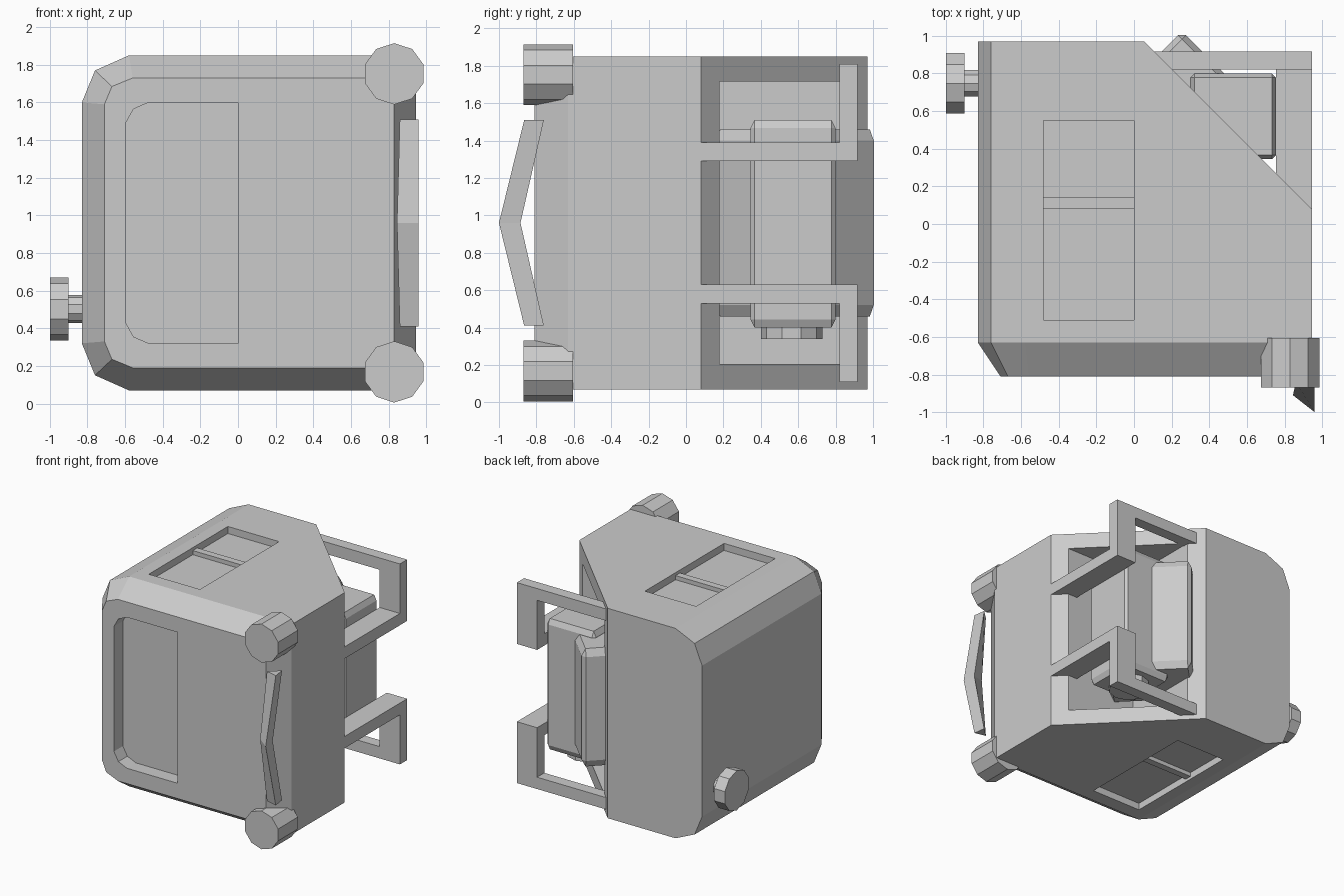
import bpy, bmesh, math
from mathutils import Vector, Matrix

if "Cube" in bpy.data.objects:
    bpy.data.objects.remove(bpy.data.objects["Cube"])

MID = 0.96  # height of the horizontal symmetry plane


def finish(name, bm):
    bmesh.ops.recalc_face_normals(bm, faces=bm.faces[:])
    mesh = bpy.data.meshes.new(name)
    bm.to_mesh(mesh)
    bm.free()
    obj = bpy.data.objects.new(name, mesh)
    bpy.context.collection.objects.link(obj)
    return obj


def loft(name, rings, cut=None):
    """Skin equal-length rings of points, capped at both ends."""
    bm = bmesh.new()
    loops = [[bm.verts.new(p) for p in ring] for ring in rings]
    for a, b in zip(loops, loops[1:]):
        for i in range(len(a)):
            j = (i + 1) % len(a)
            bm.faces.new((a[i], a[j], b[j], b[i]))
    bm.faces.new(loops[0])
    bm.faces.new(loops[-1])
    if cut:
        geom = bm.verts[:] + bm.edges[:] + bm.faces[:]
        res = bmesh.ops.bisect_plane(bm, geom=geom, plane_co=cut[0], plane_no=cut[1], clear_outer=True)
        edges = [e for e in res['geom_cut'] if isinstance(e, bmesh.types.BMEdge)]
        bmesh.ops.contextual_create(bm, geom=edges)
    return finish(name, bm)


def box(name, x, y, z):
    return loft(name, [[(x[0], y[0], h), (x[1], y[0], h), (x[1], y[1], h), (x[0], y[1], h)] for h in z])


def chamfer_box(name, centre, size, angle=0.0, bevel=0.022):
    """Box whose chamfer is twice as tall as it is wide."""
    bm = bmesh.new()
    bmesh.ops.create_cube(bm, size=1)
    bmesh.ops.scale(bm, vec=(size[0], size[1], size[2] / 2), verts=bm.verts)
    bmesh.ops.bevel(bm, geom=bm.edges[:], offset=bevel, segments=1, profile=0.5, affect='EDGES')
    bmesh.ops.scale(bm, vec=(1, 1, 2), verts=bm.verts)
    bm.transform(Matrix.Translation(centre) @ Matrix.Rotation(angle, 4, 'Z'))
    return finish(name, bm)


def disc(name, axis, centre, radius, lo, hi):
    """Ten-sided prism along an axis; centre holds the two other coordinates."""
    rings = []
    for d in (lo, hi):
        ring = []
        for i in range(10):
            a = math.radians(36 * i)
            p = [centre[0] + radius * math.sin(a), centre[1] + radius * math.cos(a)]
            p.insert('xyz'.index(axis), d)
            ring.append(p)
        rings.append(ring)
    return loft(name, rings)


def carve(target, cutter):
    mod = target.modifiers.new('carve', 'BOOLEAN')
    mod.operation = 'DIFFERENCE'
    mod.solver = 'EXACT'
    mod.object = cutter
    bpy.context.view_layer.objects.active = target
    bpy.ops.object.modifier_apply(modifier=mod.name)
    bpy.data.objects.remove(cutter)


def mirrored(half):
    """Complete an upper half outline (x, z) with its lower mirror image."""
    return half + [(x, 2 * MID - z) for x, z in reversed(half)]


# Body shell: chamfered profile, sloped front rim, diagonal rear corner
outer = mirrored([(0.945, 1.85), (-0.58, 1.85), (-0.76, 1.77), (-0.83, 1.60)])
inner = mirrored([(0.83, 1.73), (-0.56, 1.73), (-0.67, 1.685), (-0.71, 1.59)])
body = loft('body',
            [[(x, -0.81, z) for x, z in inner],
             [(x, -0.63, z) for x, z in outer],
             [(x, 0.97, z) for x, z in outer]],
            cut=(Vector((0.945, 0.08, 0)), Vector((1, 1, 0))))

# Front window recess
window = mirrored([(0.0, 1.60), (-0.475, 1.60), (-0.555, 1.565), (-0.597, 1.49)])
carve(body, loft('window_cutter', [[(x, y, z) for x, z in window] for y in (-1.0, -0.69)]))

# Rear corner cavity
carve(body, box('cavity_cutter', (0.16, 1.2), (0.18, 1.2), (0.205, 1.715)))

# Top and bottom recesses, each with a low divider
for label, s in (('top', 1), ('bottom', -1)):
    def span(a, b):
        return sorted((MID + s * (a - MID), MID + s * (b - MID)))
    carve(body, box('recess_cutter', (-0.48, 0.0), (-0.51, 0.55), span(1.79, 2.0)))
    box(label + '_divider', (-0.48, 0.0), (0.08, 0.14), span(1.77, 1.825))

    # Hooked bracket at the rear corner
    box(label + '_bracket_post', (0.755, 0.945), (0.82, 0.917), span(1.29, 1.81))
    box(label + '_bracket_side_bar', (0.755, 0.945), (0.08, 0.82), span(1.29, 1.39))
    box(label + '_bracket_back_bar', (0.08, 0.755), (0.82, 0.917), span(1.71, 1.81))

    # Front corner knob
    disc(label + '_front_knob', 'y', (0.83, MID + s * 0.792), 0.163, -0.87, -0.605)

# Mechanism inside the corner cavity
chamfer_box('motor_block', (0.5275, 0.572, 0.955), (0.455, 0.455, 1.11))
chamfer_box('motor_mount', (0.3075, 0.5825, MID), (0.552, 0.70, 1.0), math.radians(45), 0.03)
disc('motor_foot', 'z', (0.5275, 0.565), 0.165, 0.34, 0.42)

# Side knob and its stem
disc('side_knob', 'x', (0.748, 0.502), 0.168, -1.0, -0.9)
disc('side_knob_stem', 'x', (0.748, 0.502), 0.075, -0.92, -0.80)

# Bent front handle
end = [(0.96, -0.865), (0.86, -0.84), (0.945, -0.76)]
bend = [(0.96, -1.0), (0.845, -0.91), (0.945, -0.885)]
loft('front_handle', [[(x, y, z) for x, y in ring]
                      for ring, z in ((end, 0.41), (bend, MID), (end, 1.51))])
